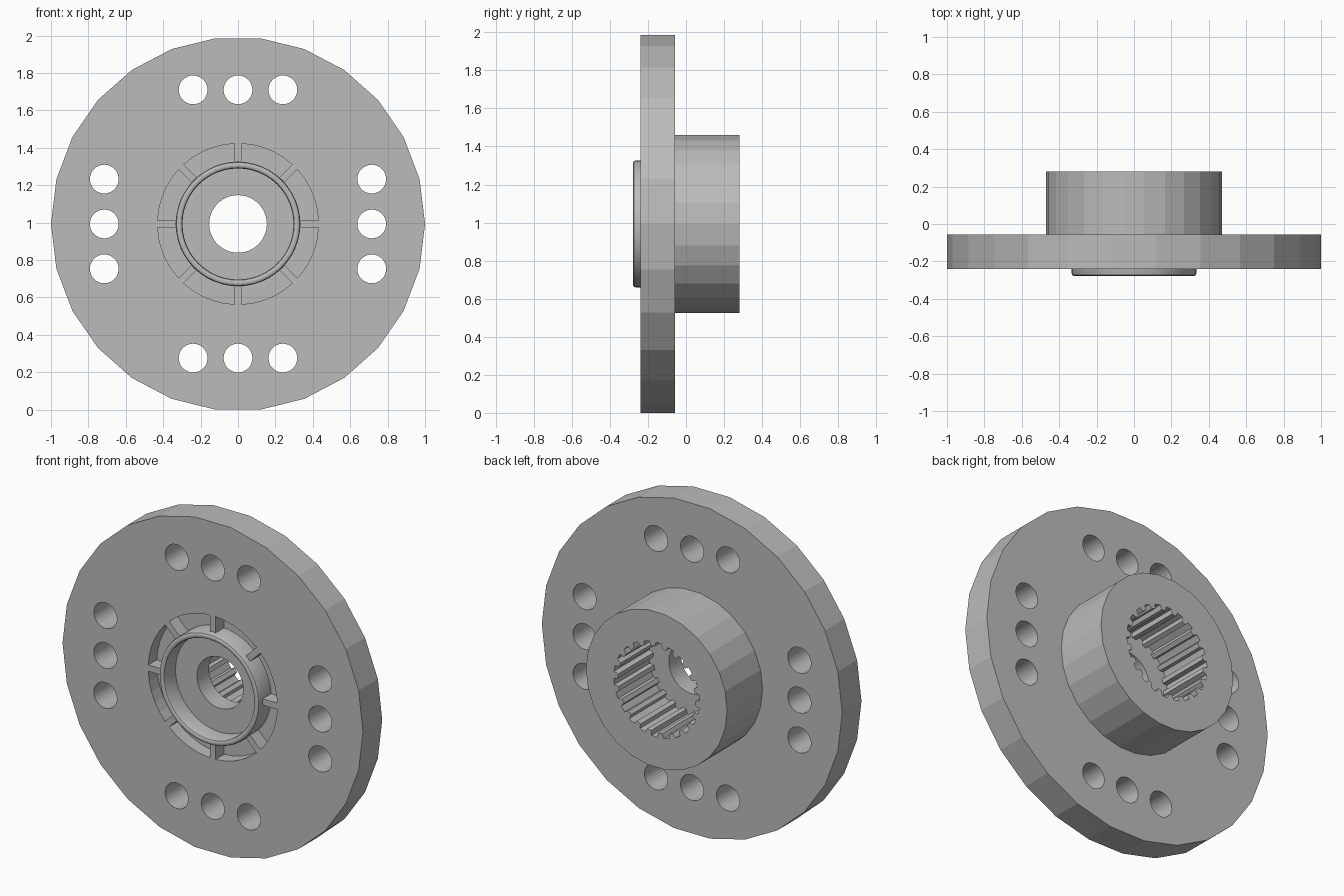
import bpy, bmesh
from math import sin, cos, pi, asin

if "Cube" in bpy.data.objects:
    bpy.data.objects.remove(bpy.data.objects["Cube"])

SIDES = 26                      # facets of the flange and hub
CZ = cos(pi / SIDES)            # axis height, flange rests on a flat
FRONT, BACK, FLOOR = -0.24, -0.057, -0.17

steel = bpy.data.materials.new("plain_grey")
steel.use_nodes = True
GREY = (0.5, 0.5, 0.5, 1)
steel.diffuse_color = GREY
steel.node_tree.nodes["Principled BSDF"].inputs["Base Color"].default_value = GREY


def circle(r, n, cx=0, cz=0):
    return [(cx + r * cos(2 * pi * i / n), cz + r * sin(2 * pi * i / n)) for i in range(n)]


def finish(name, bm):
    bmesh.ops.recalc_face_normals(bm, faces=bm.faces)
    me = bpy.data.meshes.new(name)
    bm.to_mesh(me)
    bm.free()
    me.materials.append(steel)
    ob = bpy.data.objects.new(name, me)
    bpy.context.collection.objects.link(ob)
    return ob


def prisms(name, outlines, y0, y1):
    """Extrude flat outlines along the axis."""
    bm = bmesh.new()
    for pts in outlines:
        a = [bm.verts.new((x, y0, CZ + z)) for x, z in pts]
        b = [bm.verts.new((x, y1, CZ + z)) for x, z in pts]
        bm.faces.new(a)
        bm.faces.new(b[::-1])
        for i in range(len(a)):
            j = (i + 1) % len(a)
            bm.faces.new((a[i], b[i], b[j], a[j]))
    return finish(name, bm)


def lathe(name, profile, n):
    """Spin a closed (radius, y) profile round the axis."""
    bm = bmesh.new()
    rings = [[bm.verts.new((x, y, CZ + z)) for x, z in circle(r, n)] for r, y in profile]
    for k in range(len(rings)):
        a, b = rings[k], rings[(k + 1) % len(rings)]
        for i in range(n):
            j = (i + 1) % n
            bm.faces.new((a[i], b[i], b[j], a[j]))
    return finish(name, bm)


def cut(ob, *cutters):
    for c in cutters:
        m = ob.modifiers.new("cut", 'BOOLEAN')
        m.operation, m.solver, m.object = 'DIFFERENCE', 'EXACT', c
    bpy.context.view_layer.update()
    deps = bpy.context.evaluated_depsgraph_get()
    me = bpy.data.meshes.new_from_object(ob.evaluated_get(deps))
    ob.modifiers.clear()
    ob.data = me
    for c in cutters:
        bpy.data.objects.remove(c)


# Flange with bolt holes, bore, through hole and ribbed pockets
flange = prisms("flange", [circle(1, SIDES)], FRONT, BACK)

bolts = []
for s in (-1, 1):
    for t in (-0.24, 0, 0.24):
        bolts += [circle(0.077, 32, t, s * 0.717), circle(0.077, 32, s * 0.715, t)]


def pocket(k, r0=0.32, r1=0.43, half_rib=0.019, steps=5):
    pts = []
    for r, order in ((r1, range(steps + 1)), (r0, range(steps, -1, -1))):
        gap = asin(half_rib / r)
        for i in order:
            a = k * pi / 4 + gap + (pi / 4 - 2 * gap) * i / steps
            pts.append((r * cos(a), r * sin(a)))
    return pts


cut(flange,
    prisms("bolt_cutter", bolts, -0.5, 0.5),
    prisms("bore_cutter", [circle(0.312, 48)], -0.5, FLOOR),
    prisms("hole_cutter", [circle(0.154, 48)], -0.5, 0.5),
    prisms("pocket_cutter", [pocket(k) for k in range(8)], -0.5, FLOOR + 0.01))

# Rounded lip ring standing proud of the front
lip = [(0.333, FLOOR - 0.002 + 0.012), (0.333, -0.265), (0.329, -0.274), (0.32, -0.279),
       (0.31, -0.279), (0.301, -0.274), (0.297, -0.265), (0.297, FLOOR + 0.01)]
ring = lathe("front_ring", lip, 48)
bpy.ops.object.select_all(action='DESELECT')
ring.select_set(True)
bpy.context.view_layer.objects.active = ring
bpy.ops.object.shade_smooth_by_angle(angle=pi / 5)

# Rear hub with splined socket
hub = prisms("hub", [circle(0.47, SIDES)], BACK, 0.28)
TEETH = 22
spline = []
for i in range(TEETH):
    for f, r in ((0.0, 0.258), (0.35, 0.258), (0.45, 0.285), (0.9, 0.285)):
        a = 2 * pi * (i + f) / TEETH
        spline.append((r * cos(a), r * sin(a)))
cut(hub, prisms("spline_cutter", [spline], -0.5, 0.5))
